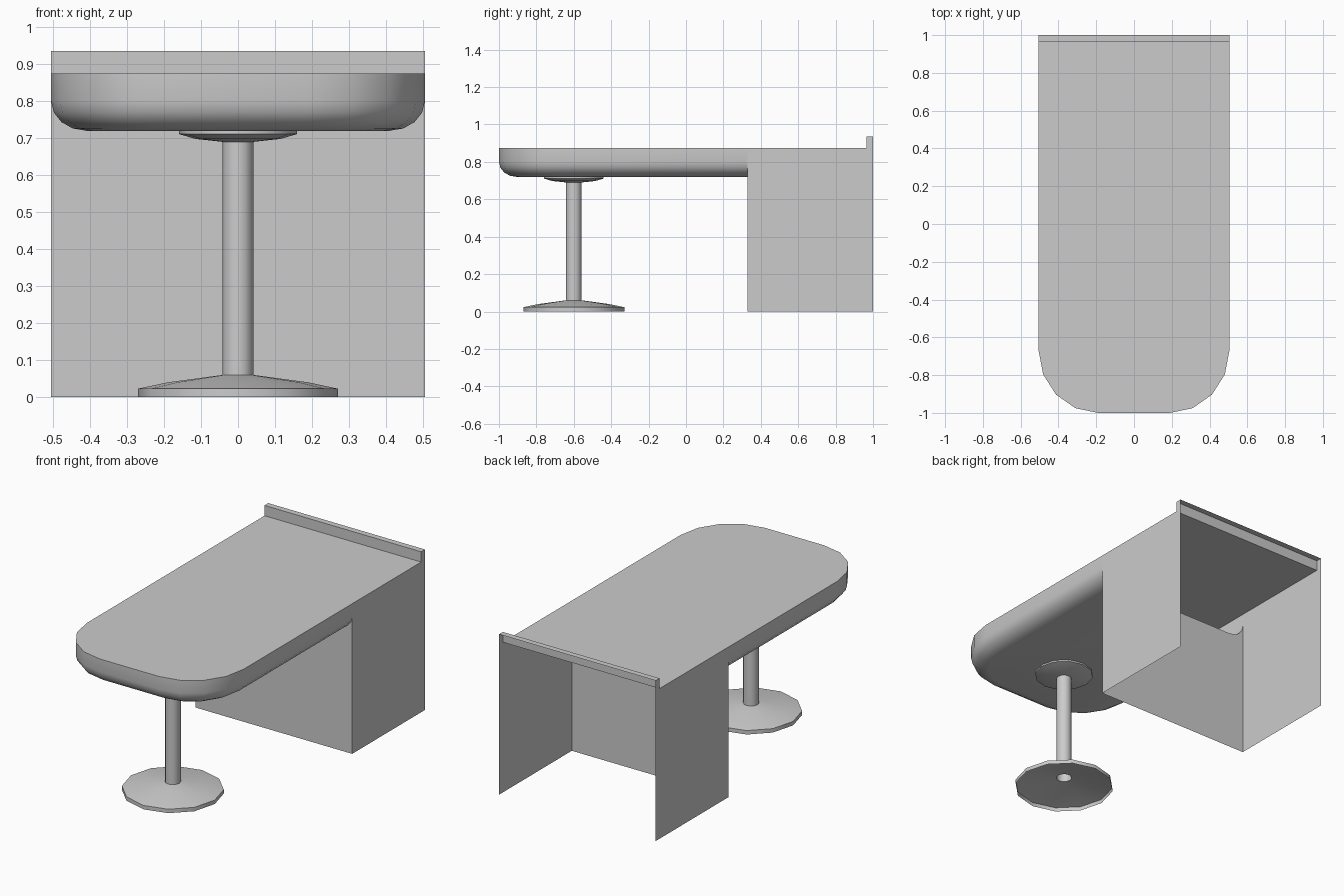
import bpy, bmesh, math

cube = bpy.data.objects.get("Cube")
if cube:
    bpy.data.objects.remove(cube, do_unlink=True)

grey = bpy.data.materials.new("light grey")
grey.use_nodes = True
grey.diffuse_color = (0.6, 0.6, 0.6, 1)
grey.node_tree.nodes["Principled BSDF"].inputs["Base Color"].default_value = (0.6, 0.6, 0.6, 1)

HALF, PANEL_Y, STEP_Y, TOP_Z, LIP_Z = 0.505, 0.33, 0.965, 0.875, 0.935
ROUND_Z, UNDER_Z, INSET = 0.80, 0.72, 0.095
SEG = 4


def make_object(name, bm):
    bmesh.ops.remove_doubles(bm, verts=bm.verts, dist=0.0001)
    mesh = bpy.data.meshes.new(name)
    bm.to_mesh(mesh)
    bm.free()
    mesh.materials.append(grey)
    obj = bpy.data.objects.new(name, mesh)
    bpy.context.collection.objects.link(obj)
    bpy.ops.object.select_all(action='DESELECT')
    obj.select_set(True)
    bpy.context.view_layer.objects.active = obj
    bpy.ops.object.shade_smooth_by_angle(angle=math.radians(35))
    return obj


def sheet(name, *polygons):
    bm = bmesh.new()
    for points in polygons:
        bm.faces.new([bm.verts.new(p) for p in points])
    return make_object(name, bm)


def edge_curve():
    """Rounded lower edge as (inset, height), from the wall to the underside."""
    angles = [math.pi / 2 * i / SEG for i in range(SEG + 1)]
    return [(INSET * (1 - math.cos(a)), ROUND_Z - (ROUND_Z - UNDER_Z) * math.sin(a)) for a in angles]


def outline(inset, z):
    """Open outline of the counter, round the front from left to right."""
    half = []
    for i in range(SEG + 1):
        a = math.pi / 2 * i / SEG
        half.append((0.19 + (0.315 - inset) * math.cos(a), -0.67 - (0.33 - inset) * math.sin(a), z))
    left = [(HALF - inset, PANEL_Y, z)] + half
    return left + [(-x, y, h) for x, y, h in reversed(left)]


# Counter with a rounded front and underside, open at the cabinet end
bm = bmesh.new()
rings = [[bm.verts.new(p) for p in outline(i, z)] for i, z in [(0, TOP_Z)] + edge_curve()]
for upper, lower in zip(rings, rings[1:]):
    for i in range(len(upper) - 1):
        bm.faces.new((upper[i], lower[i], lower[i + 1], upper[i + 1]))
back = [bm.verts.new((x, STEP_Y, TOP_Z)) for x in (-HALF, HALF)]
bm.faces.new(list(reversed(back + rings[0])))
bm.faces.new(rings[-1])
bmesh.ops.recalc_face_normals(bm, faces=bm.faces)
make_object("counter", bm)

# Raised lip along the back
sheet("back_lip",
      [(-HALF, STEP_Y, TOP_Z), (HALF, STEP_Y, TOP_Z), (HALF, STEP_Y, LIP_Z), (-HALF, STEP_Y, LIP_Z)],
      [(-HALF, STEP_Y, LIP_Z), (HALF, STEP_Y, LIP_Z), (HALF, 1, LIP_Z), (-HALF, 1, LIP_Z)])

# Cabinet side panels
side = [(PANEL_Y, 0), (1, 0), (1, LIP_Z), (STEP_Y, LIP_Z), (STEP_Y, TOP_Z), (PANEL_Y, TOP_Z)]
sheet("left_panel", [(HALF, y, z) for y, z in side])
sheet("right_panel", [(-HALF, y, z) for y, z in reversed(side)])

# Cabinet front panel, shaped to the underside of the counter
right_edge = [(HALF - i, z) for i, z in edge_curve()]
shape = [(-HALF, 0), (HALF, 0)] + right_edge + [(-x, z) for x, z in reversed(right_edge)]
sheet("front_panel", [(x, PANEL_Y, z) for x, z in shape])


def turned(name, profile, sides=12):
    """Open shell of (radius, height) rings round the pedestal axis."""
    bm = bmesh.new()
    loops = []
    for r, z in profile:
        angles = [math.tau * k / sides for k in range(sides)]
        loops.append([bm.verts.new((r * math.cos(a), r * math.sin(a) - 0.6, z)) for a in angles])
    for low, high in zip(loops, loops[1:]):
        for k in range(sides):
            n = (k + 1) % sides
            bm.faces.new((low[k], low[n], high[n], high[k]))
    return make_object(name, bm)


# Pedestal
turned("pedestal_base", [(0.27, 0), (0.27, 0.023), (0.19, 0.04), (0.042, 0.06)])
turned("pedestal_post", [(0.042, 0.06), (0.042, 0.69)])
turned("pedestal_mount", [(0.042, 0.69), (0.115, 0.698), (0.16, 0.711), (0.16, 0.72)])
